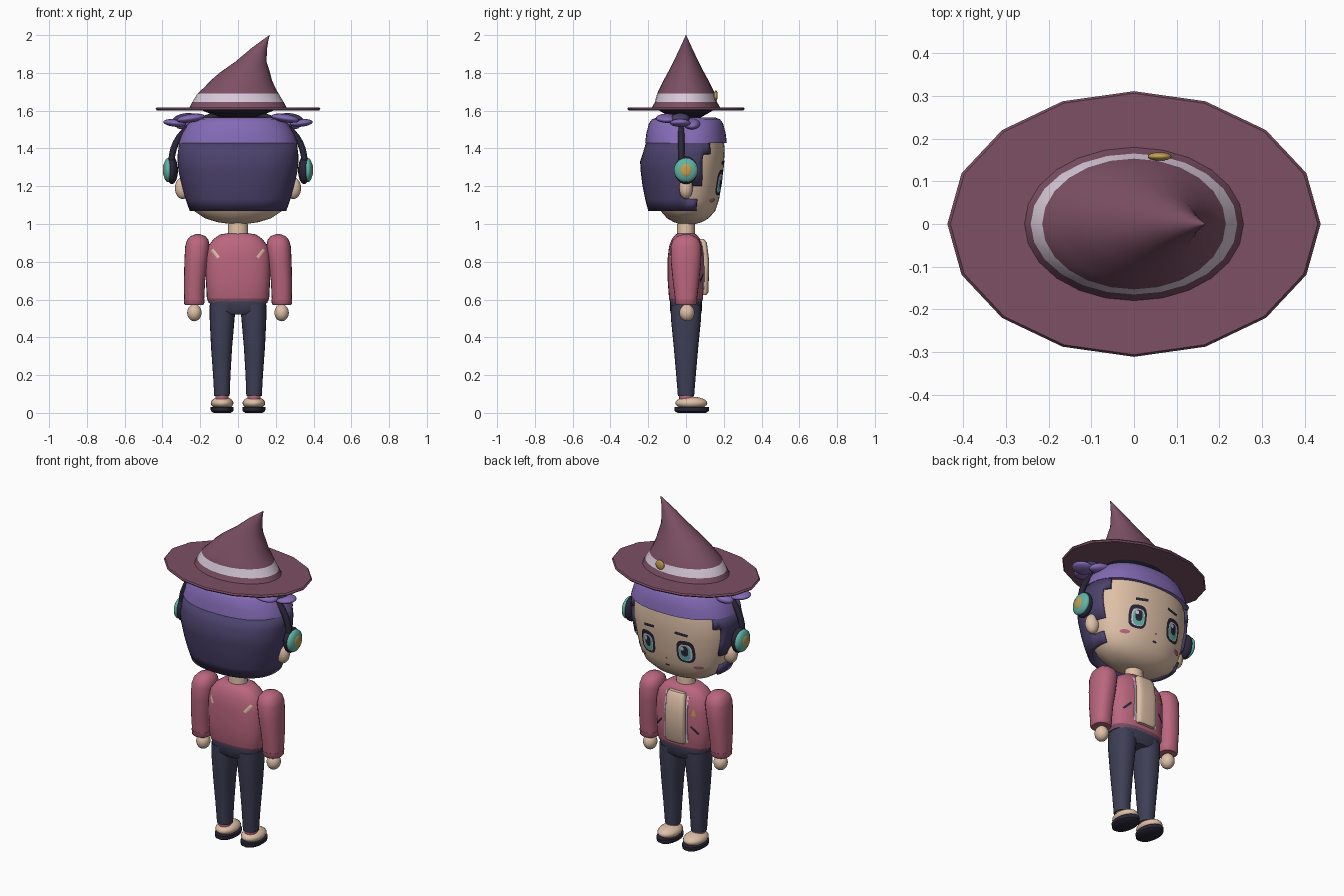
import bpy, bmesh, math
from mathutils import Vector
from mathutils.bvhtree import BVHTree

if "Cube" in bpy.data.objects:
    bpy.data.objects.remove(bpy.data.objects["Cube"])


def material(name, rgb):
    m = bpy.data.materials.new(name)
    lin = [((c / 255 + 0.055) / 1.055) ** 2.4 for c in rgb]
    m.diffuse_color = (*lin, 1)
    m.use_nodes = True
    m.node_tree.nodes["Principled BSDF"].inputs["Base Color"].default_value = m.diffuse_color
    return m


SKIN = material("skin", (222, 192, 167))
PINK = material("jacket_pink", (186, 102, 126))
PLUM = material("hat_plum", (124, 80, 100))
PURPLE = material("band_purple", (132, 107, 182))
HAIR = material("hair_violet", (76, 66, 108))
NAVY = material("trouser_navy", (62, 63, 86))
PALE = material("pale_lilac", (215, 200, 216))
TEAL = material("teal", (96, 180, 166))
GOLD = material("gold", (196, 160, 80))
DARK = material("near_black", (42, 38, 56))


def finish(name, bm, mats, angle=40, normals=True):
    if normals:
        bmesh.ops.recalc_face_normals(bm, faces=bm.faces[:])
    me = bpy.data.meshes.new(name)
    bm.to_mesh(me)
    bm.free()
    ob = bpy.data.objects.new(name, me)
    bpy.context.collection.objects.link(ob)
    for m in mats if isinstance(mats, (list, tuple)) else [mats]:
        me.materials.append(m)
    bpy.ops.object.select_all(action='DESELECT')
    ob.select_set(True)
    bpy.context.view_layer.objects.active = ob
    bpy.ops.object.shade_smooth_by_angle(angle=math.radians(angle))
    return ob


def loft(name, mats, rings, n=2, segs=24, rule=None, keep=None, angle=40, caps=True):
    """Stack of superellipse rings (cx, cy, z, rx, ry)."""
    bm = bmesh.new()
    loops = []
    for cx, cy, z, rx, ry in rings:
        loop = []
        for i in range(segs):
            c, s = math.cos(math.tau * i / segs), math.sin(math.tau * i / segs)
            loop.append(bm.verts.new((cx + rx * math.copysign(abs(c) ** (2 / n), c),
                                      cy + ry * math.copysign(abs(s) ** (2 / n), s), z)))
        loops.append(loop)
    for a, b in zip(loops, loops[1:]):
        for i in range(segs):
            j = (i + 1) % segs
            bm.faces.new((a[i], a[j], b[j], b[i]))
    if caps:
        bm.faces.new(loops[0][::-1])
        bm.faces.new(loops[-1])
    bmesh.ops.recalc_face_normals(bm, faces=bm.faces[:])
    if keep:
        bmesh.ops.delete(bm, geom=[f for f in bm.faces if not keep(f.calc_center_median())],
                         context='FACES')
    if rule:
        for f in bm.faces:
            f.material_index = rule(f.calc_center_median())
    return finish(name, bm, mats, angle, normals=not keep)


def ball(name, mat, loc, size, tilt=0):
    bm = bmesh.new()
    bmesh.ops.create_uvsphere(bm, u_segments=20, v_segments=12, radius=1)
    bmesh.ops.scale(bm, vec=size, verts=bm.verts)
    ob = finish(name, bm, mat, 60)
    ob.location = loc
    ob.rotation_euler.y = tilt
    return ob


def oval(x, z, rx, rz, n=2.6, count=20):
    out = []
    for i in range(count):
        c, s = math.cos(math.tau * i / count), math.sin(math.tau * i / count)
        out.append((x + rx * math.copysign(abs(c) ** (2 / n), c),
                    z + rz * math.copysign(abs(s) ** (2 / n), s)))
    return out


def bar(x, z, length, width, turn):
    u = Vector((math.cos(turn), math.sin(turn))) * length / 2
    v = Vector((-u.y, u.x)).normalized() * width / 2
    return [tuple(Vector((x, z)) + p) for p in (u + v, v - u, -u - v, u - v)]


def patch(name, mat, target, outline, lift=0.005, side=1):
    """Thin plate draped on the +y or -y surface of a part."""
    me = target.data
    tree = BVHTree.FromPolygons([v.co for v in me.vertices], [p.vertices[:] for p in me.polygons])
    mx = sum(p[0] for p in outline) / len(outline)
    mz = sum(p[1] for p in outline) / len(outline)
    bm = bmesh.new()

    def drape(x, z):
        hit = tree.ray_cast(Vector((x, side, z)), Vector((0, -side, 0)))[0]
        return bm.verts.new((x, (hit.y if hit else 0) + side * lift, z))
    rings = [[drape(mx + (x - mx) * k, mz + (z - mz) * k) for x, z in outline] for k in (1, .5)]
    mid = drape(mx, mz)
    cnt = len(outline)
    for i in range(cnt):
        j = (i + 1) % cnt
        bm.faces.new((rings[0][i], rings[0][j], rings[1][j], rings[1][i]))
        bm.faces.new((rings[1][i], rings[1][j], mid))
    for f in bm.faces:
        f.normal_update()
        if f.normal.y * side < 0:
            f.normal_flip()
    return finish(name, bm, mat, 40, normals=False)


# Head, hair shell and cloth band
head = loft("head", SKIN, [
    (0, .01, 1.0, .04, .04), (0, .01, 1.01, .11, .075), (0, .01, 1.03, .175, .11),
    (0, .01, 1.07, .235, .145), (0, .005, 1.13, .265, .17), (0, 0, 1.2, .285, .187),
    (0, 0, 1.3, .302, .2), (0, 0, 1.4, .302, .205), (0, 0, 1.5, .27, .19)], n=2.2, segs=48)


def is_hair(c):
    limit = .05 if c.z < 1.13 else -.02 if c.z < 1.2 else .08 if c.z < 1.37 else .12
    return c.y < limit


hair = loft("hair", HAIR, [
    (0, -.01, 1.07, .256, .19), (0, -.01, 1.13, .277, .206), (0, -.01, 1.2, .297, .22),
    (0, -.012, 1.28, .315, .228), (0, -.013, 1.33, .32, .23), (0, -.005, 1.37, .319, .225),
    (0, 0, 1.43, .312, .212)], n=2.3, segs=64, keep=is_hair, caps=False)
solid = hair.modifiers.new("thickness", 'SOLIDIFY')
solid.thickness = .025
solid.offset = -1
loft("head_band", PURPLE, [(0, 0, 1.43, .314, .216), (0, 0, 1.48, .298, .21),
                           (0, 0, 1.53, .265, .197), (0, 0, 1.555, .24, .18),
                           (0, 0, 1.565, .2, .15)], n=2.3, segs=48)

# Painted face
for s in (-1, 1):
    patch("eye_frame", DARK, head, oval(s * .122, 1.22, .052, .068, 3), .004)
    patch("eye_white", PALE, head, oval(s * .122, 1.215, .038, .05, 3), .006)
    patch("eye_iris", TEAL, head, oval(s * .12, 1.213, .032, .046), .0075)
    patch("eye_pupil", DARK, head, oval(s * .12, 1.225, .02, .032), .009)
    patch("eye_glint", PALE, head, oval(s * .12 + .012, 1.24, .009, .011), .0098)
    patch("eyebrow", DARK, head, bar(s * .105, 1.325, .075, .016, -s * .12), .005)
    patch("cheek_blush", PINK, head, oval(s * .18, 1.125, .025, .011, 2), .005)
patch("mouth", DARK, head, oval(0, 1.11, .014, .006, 2), .004)
patch("nose", PLUM, head, oval(0, 1.155, .006, .005, 2), .004)

for s in (-1, 1):
    # Ears, headphones and the little bows at the temples
    ball("ear", SKIN, (s * .292, 0, 1.19), (.042, .036, .058))
    ball("ear_cushion", DARK, (s * .35, 0, 1.285), (.032, .062, .074))
    ball("ear_cup", TEAL, (s * .37, 0, 1.285), (.026, .064, .064))
    ball("ear_cup_badge", GOLD, (s * .389, 0, 1.285), (.009, .032, .036))
    ball("bow_outer", PURPLE, (s * .335, -.03, 1.535), (.06, .055, .02), -s * .1)
    ball("bow_back", PURPLE, (s * .25, -.1, 1.56), (.075, .06, .022), s * .15)
    ball("bow_front", PURPLE, (s * .26, .03, 1.53), (.07, .045, .026), s * .2)
    ball("bow_knot", HAIR, (s * .28, -.03, 1.56), (.065, .05, .026), s * .15)

# Headphone arc
cu = bpy.data.curves.new("headphone_arc", 'CURVE')
cu.dimensions = '3D'
cu.bevel_depth = .017
cu.bevel_resolution = 2
sp = cu.splines.new('POLY')
sp.points.add(24)
for i, p in enumerate(sp.points):
    t = math.pi * i / 24
    c = math.cos(t)
    p.co = (.352 * math.copysign(abs(c) ** .9, c), -.025, 1.32 + .265 * math.sin(t) ** .9, 1)
arc = bpy.data.objects.new("headphone_arc", cu)
bpy.context.collection.objects.link(arc)
cu.materials.append(DARK)
bpy.ops.object.select_all(action='DESELECT')
arc.select_set(True)
bpy.context.view_layer.objects.active = arc
bpy.ops.object.convert(target='MESH')
bpy.ops.object.shade_smooth_by_angle(angle=math.radians(60))

# Witch hat with bent tip and pale ribbon
loft("hat_brim", PLUM, [(0, 0, 1.602, .43, .305), (0, 0, 1.61, .437, .311),
                        (0, 0, 1.618, .43, .306)], segs=16, angle=30)
loft("hat_inner", DARK, [(0, 0, 1.565, .1, .08), (0, 0, 1.605, .2, .15)])
loft("hat_crown", [PLUM, PALE], [
    (0, 0, 1.615, .258, .181), (0, 0, 1.645, .242, .165), (0, 0, 1.69, .215, .153),
    (.008, 0, 1.72, .19, .139), (.018, 0, 1.76, .162, .119), (.036, 0, 1.80, .134, .097),
    (.069, 0, 1.86, .082, .066), (.112, 0, 1.93, .042, .033), (.14, 0, 1.967, .02, .016),
    (.167, 0, 2.0, .001, .001)], segs=24, rule=lambda c: int(1.645 < c.z < 1.69))
ball("hat_button", GOLD, (.06, .158, 1.68), (.028, .01, .028))

# Neck, torso and shirt front
loft("neck", SKIN, [(0, 0, .92, .056, .05), (0, 0, 1.03, .05, .045)])
torso = loft("jacket", [PINK, PLUM], [
    (0, 0, .583, .155, .083), (0, 0, .605, .165, .09), (0, 0, .7, .17, .097),
    (0, 0, .82, .172, .097), (0, 0, .88, .16, .09), (0, 0, .92, .13, .075),
    (0, 0, .945, .095, .055), (0, 0, .95, .06, .045)], n=2.6, segs=32,
    rule=lambda c: int(c.z < .605))
loft("shirt_front", SKIN, [(0, .085, .625, .055, .024), (0, .088, .64, .062, .031),
                           (0, .09, .8, .062, .033), (0, .083, .9, .058, .028),
                           (0, .078, .92, .05, .018)], n=4)
for s in (-1, 1):
    patch("back_slash", SKIN, torso, bar(s * .12, .843, .055, .016, s * .9), .004, -1)
    patch("lapel", PALE, torso, bar(s * .07, .77, .27, .014, math.pi / 2), .004)
    patch("pocket_slit", DARK, torso, bar(s * .115, .715, .06, .012, -s * .8), .004)
patch("jacket_pin", GOLD, torso, [(-.125, .8), (-.095, .8), (-.11, .84)], .006)

for s in (-1, 1):
    # Arms, cuffs and hands
    loft("arm", PINK, [
        (s * .232, 0, .6, .053, .058), (s * .23, 0, .7, .056, .07),
        (s * .222, 0, .8, .062, .08), (s * .215, 0, .88, .065, .082),
        (s * .213, 0, .915, .057, .07), (s * .212, 0, .936, .039, .046),
        (s * .212, 0, .946, .012, .014)], n=2.3)
    loft("cuff", PINK, [(s * .232, 0, .572, .048, .052), (s * .232, 0, .578, .053, .057),
                        (s * .232, 0, .604, .055, .06)], n=2.3)
    ball("hand", SKIN, (s * .231, .005, .53), (.038, .04, .045))
    # Legs, ankles and shoes
    loft("leg", NAVY, [
        (s * .085, 0, .09, .041, .043), (s * .086, 0, .2, .046, .052),
        (s * .087, 0, .35, .056, .065), (s * .084, 0, .5, .066, .08),
        (s * .08, 0, .57, .07, .082)], n=2.3)
    loft("ankle", PINK, [(s * .085, .002, .06, .034, .038), (s * .085, .002, .1, .034, .038)])
    ball("shoe", SKIN, (s * .084, .028, .052), (.06, .085, .034))
    loft("shoe_sole", DARK, [(s * .084, .03, 0, .046, .075), (s * .084, .03, .01, .06, .091),
                             (s * .084, .03, .03, .061, .092)])
loft("hips", NAVY, [(0, 0, .52, .07, .07), (0, 0, .54, .148, .084), (0, 0, .59, .15, .085)], n=2.8)
